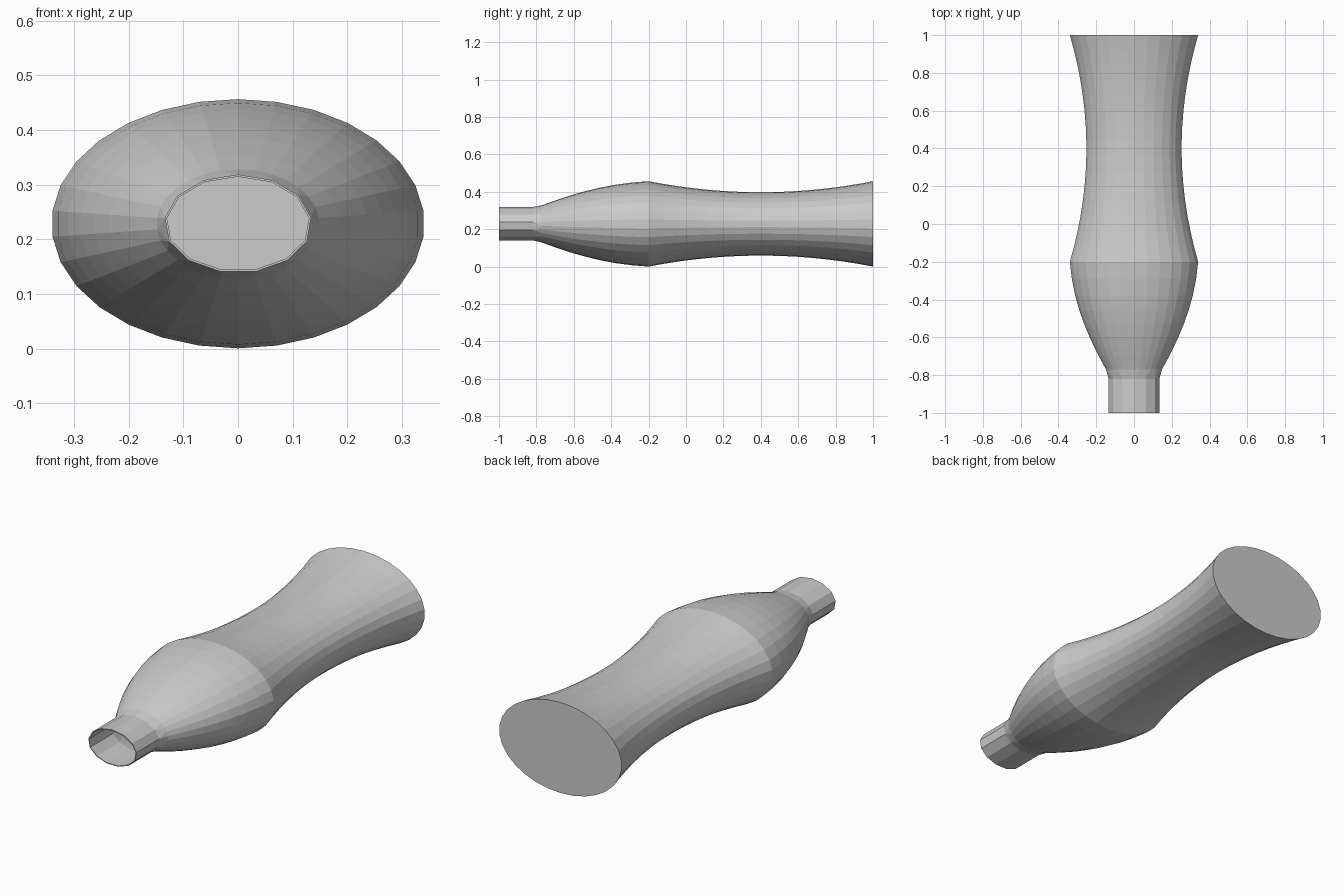
import bpy, bmesh, math

if "Cube" in bpy.data.objects:
    bpy.data.objects.remove(bpy.data.objects["Cube"])

CZ = 0.2285          # height of the bottle axis
FLAT = 0.668         # height / width of the oval section
bm = bmesh.new()


def ring(y, r, n):
    """Oval loop of n vertices around the y axis; returns its edges."""
    vs = []
    for i in range(n):
        a = 2 * math.pi * i / n
        vs.append(bm.verts.new((r * math.sin(a), y, CZ + FLAT * r * math.cos(a))))
    return vs, [bm.edges.new((vs[i], vs[(i + 1) % n])) for i in range(n)]


def loft(rings):
    for (_, a), (_, b) in zip(rings, rings[1:]):
        bmesh.ops.bridge_loops(bm, edges=a + b)


# Neck: a coarse open tube
neck = [ring(-1.0, 0.135, 13), ring(-0.82, 0.135, 13)]
loft(neck)

# Shoulder bulging out to the ridge, then the concave grip
profile = [(-0.77, 0.149), (-0.70, 0.187), (-0.65, 0.212), (-0.60, 0.236),
           (-0.53, 0.265), (-0.46, 0.290), (-0.38, 0.313), (-0.29, 0.331),
           (-0.20, 0.3415)]
for k in range(1, 16):
    y = -0.2 + 1.2 * k / 15
    profile.append((y, 0.2535 + 0.088 * ((y - 0.4) / 0.6) ** 2))
body = [ring(y, r, 30) for y, r in profile]
loft([neck[-1]] + body)

# Flat base
bm.faces.new(body[-1][0])
bmesh.ops.recalc_face_normals(bm, faces=bm.faces)
base = max(bm.faces, key=lambda f: f.calc_center_median().y)
if base.normal.y < 0:
    bmesh.ops.reverse_faces(bm, faces=bm.faces)

mesh = bpy.data.meshes.new("bottle")
bm.to_mesh(mesh)
bm.free()
bottle = bpy.data.objects.new("bottle", mesh)
bpy.context.collection.objects.link(bottle)

# Thin wall, hollow inside
wall = bottle.modifiers.new("wall", 'SOLIDIFY')
wall.thickness = 0.004
wall.offset = -1
